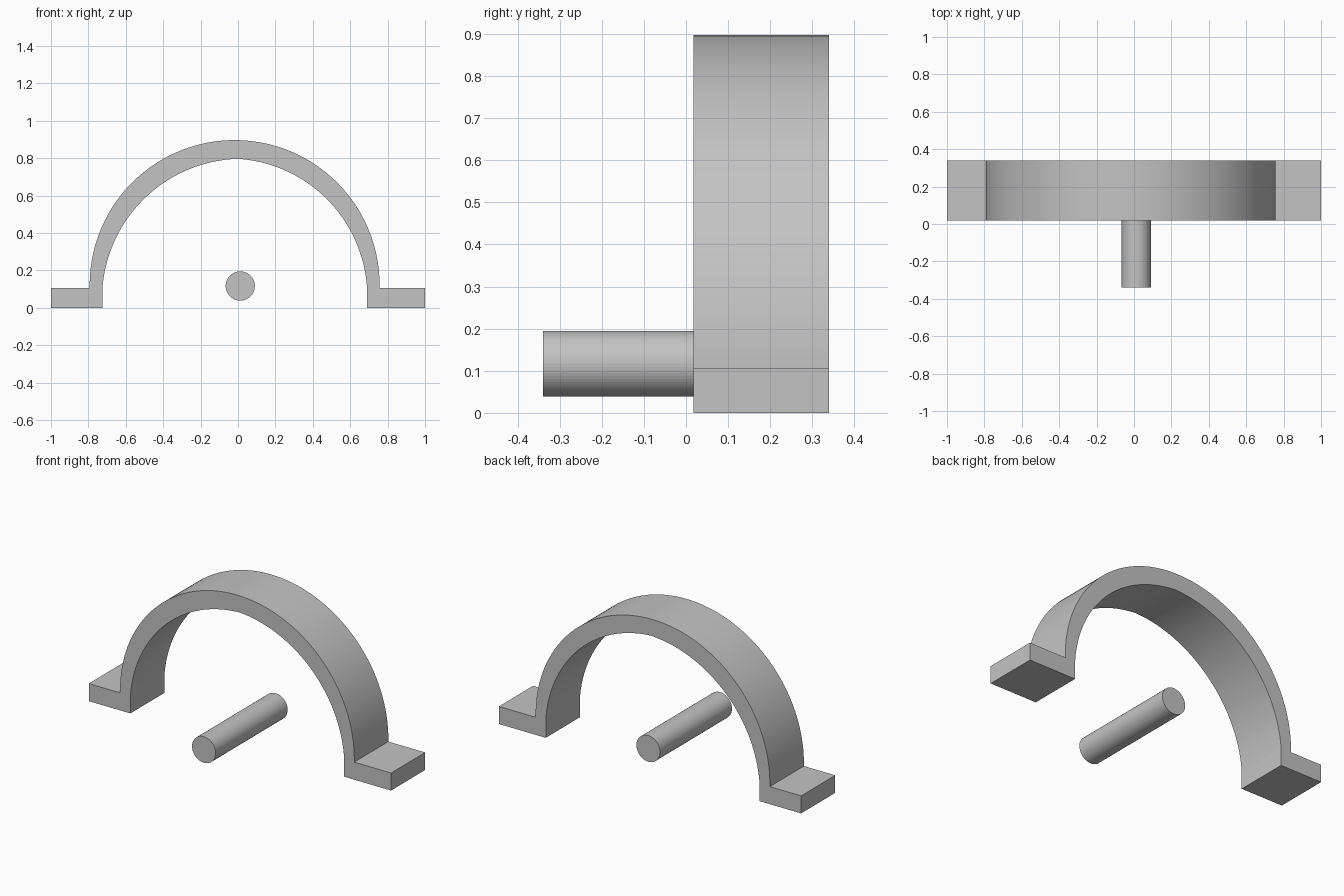
import bpy
import bmesh
from math import asin, atan2, cos, sin, pi, hypot

cube = bpy.data.objects.get("Cube")
if cube:
    bpy.data.objects.remove(cube, do_unlink=True)

grey = bpy.data.materials.new("plain_grey")
grey.use_nodes = True
colour = (0.55, 0.55, 0.55, 1)
grey.diffuse_color = colour
grey.node_tree.nodes["Principled BSDF"].inputs["Base Color"].default_value = colour


def arc(centre, radius, start, end, steps):
    """Points along a circular arc in the front plane."""
    angles = [start + (end - start) * i / steps for i in range(steps + 1)]
    return [(centre[0] + radius * cos(a), centre[1] + radius * sin(a)) for a in angles]


def arc_between(p, q, radius, steps):
    """Counterclockwise arc of a given radius from p to q."""
    dx, dz = q[0] - p[0], q[1] - p[1]
    chord = hypot(dx, dz)
    rise = (radius ** 2 - chord ** 2 / 4) ** 0.5
    centre = ((p[0] + q[0]) / 2 - dz / chord * rise,
              (p[1] + q[1]) / 2 + dx / chord * rise)
    start = atan2(p[1] - centre[1], p[0] - centre[0])
    return arc(centre, radius, start, start + 2 * asin(chord / 2 / radius), steps)


def extrude_profile(name, points, front, back):
    """Solid made by sweeping a front profile along y."""
    mesh = bpy.data.meshes.new(name)
    bm = bmesh.new()
    face = bm.faces.new([bm.verts.new((x, front, z)) for x, z in points])
    swept = bmesh.ops.extrude_face_region(bm, geom=[face], use_keep_orig=True)
    moved = [v for v in swept["geom"] if isinstance(v, bmesh.types.BMVert)]
    bmesh.ops.translate(bm, verts=moved, vec=(0, back - front, 0))
    bmesh.ops.recalc_face_normals(bm, faces=bm.faces)
    bm.to_mesh(mesh)
    bm.free()
    obj = bpy.data.objects.new(name, mesh)
    bpy.context.collection.objects.link(obj)
    mesh.materials.append(grey)
    bpy.ops.object.select_all(action="DESELECT")
    bpy.context.view_layer.objects.active = obj
    obj.select_set(True)
    bpy.ops.object.shade_smooth_by_angle(angle=0.06)
    return obj


# Arched strap with a flat foot on each side; its inside meets at a slight peak
foot_top = 0.105
outer = arc((-0.018, 0.122), 0.775, 0, pi, 96)
right_inner, left_inner, peak = (0.69, foot_top), (-0.725, foot_top), (0, 0.797)
inner = arc_between(right_inner, peak, 0.74, 48)
inner += arc_between(peak, left_inner, 0.75, 48)[1:]
profile = [(0.69, 0), (1, 0), (1, foot_top), (0.757, foot_top)]
profile += outer
profile += [(-0.793, foot_top), (-1, foot_top), (-1, 0), (-0.725, 0)]
profile += inner[::-1]
extrude_profile("arched_strap", profile, 0.018, 0.34)

# Loose round pin lying under the arch
pin = arc((0.012, 0.117), 0.078, 0, 2 * pi, 64)[:-1]
extrude_profile("round_pin", pin, -0.34, 0.34)
